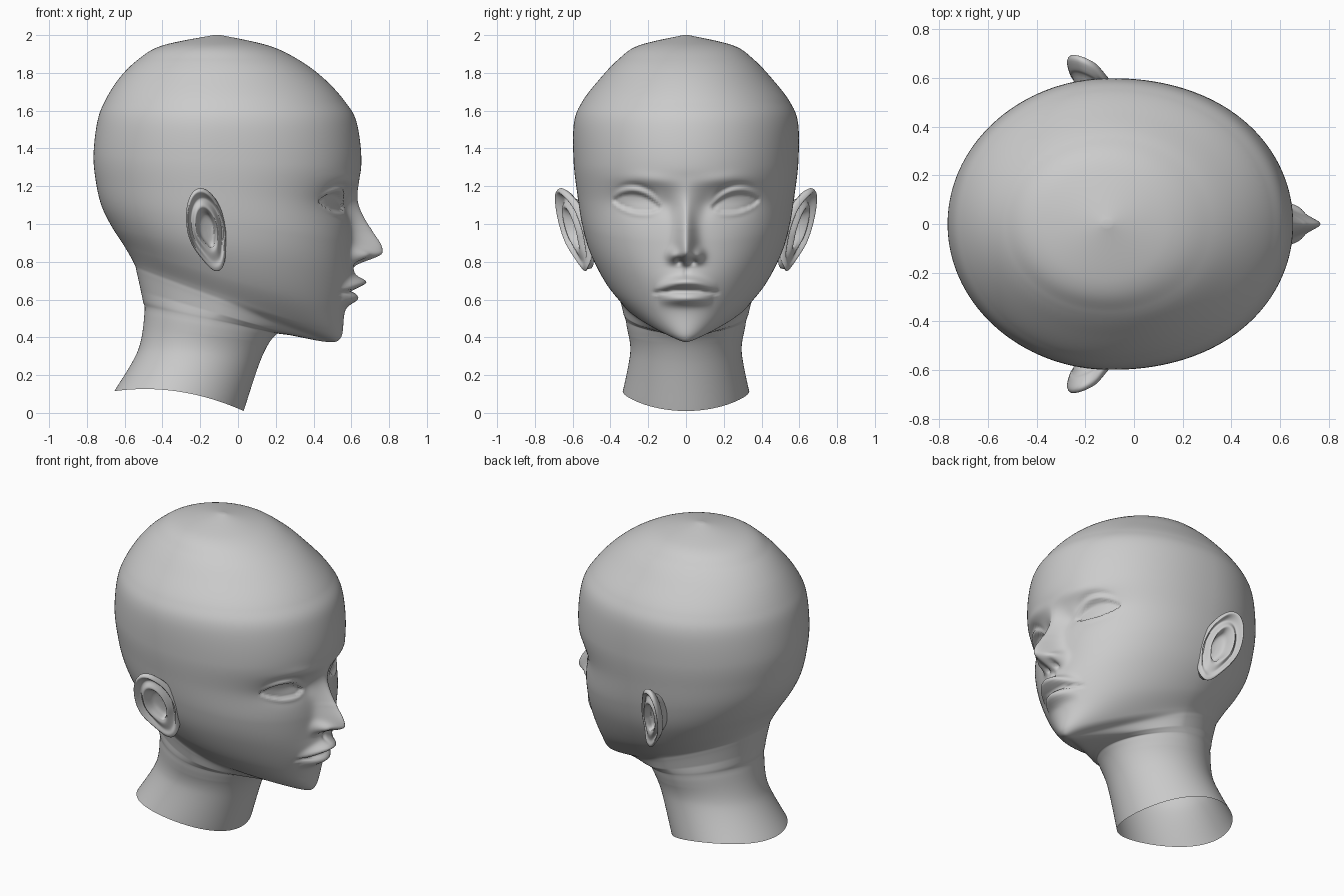
import bpy, bmesh, math

if "Cube" in bpy.data.objects:
    bpy.data.objects.remove(bpy.data.objects["Cube"])

skin = bpy.data.materials.new("plain grey")
skin.diffuse_color = (0.6, 0.6, 0.6, 1)
skin.use_nodes = True
skin.node_tree.nodes["Principled BSDF"].inputs["Base Color"].default_value = skin.diffuse_color


def finish(name, bm):
    bmesh.ops.recalc_face_normals(bm, faces=bm.faces)
    me = bpy.data.meshes.new(name)
    bm.to_mesh(me)
    bm.free()
    ob = bpy.data.objects.new(name, me)
    bpy.context.collection.objects.link(ob)
    me.materials.append(skin)
    for p in me.polygons:
        p.use_smooth = True
    return ob


def skin_rings(bm, rings):
    for a, b in zip(rings, rings[1:]):
        n = len(a)
        for i in range(n):
            bm.faces.new((a[i], a[(i + 1) % n], b[(i + 1) % n], b[i]))


def gauss(d, s):
    return math.exp(-(d / s) ** 2)


def step(a, b, x):
    t = min(1, max(0, (x - a) / (b - a)))
    return t * t * (3 - 2 * t)


def spline(rows, sub):
    # Smooth in-between sections
    for k in range(len(rows) - 1):
        p0, p1, p2 = rows[max(k - 1, 0)], rows[k], rows[k + 1]
        p3 = rows[min(k + 2, len(rows) - 1)]
        for j in range(sub):
            t = j / sub
            yield [0.5 * (2 * b + (c - a) * t + (2 * a - 5 * b + 4 * c - d) * t * t
                          + (3 * b - a - 3 * c + d) * t ** 3)
                   for a, b, c, d in zip(p0, p1, p2, p3)]
    yield rows[-1]


# Tilted sections: back x, back z, front x, front z, half width, front taper
SECTIONS = [
    (-.655, .115, .03, .01, .335, 0),
    (-.53, .33, .12, .28, .295, 0),
    (-.495, .53, .19, .403, .315, .1),
    (-.505, .60, .25, .415, .325, .25),
    (-.535, .74, .47, .376, .345, .72),
    (-.55, .79, .545, .40, .365, .42),
    (-.60, .88, .563, .53, .44, .13),
    (-.665, .98, .597, .72, .51, 0),
    (-.72, 1.09, .605, .90, .55, -.07),
    (-.75, 1.21, .60, 1.1, .575, -.07),
    (-.765, 1.36, .652, 1.3, .595, -.07),
    (-.745, 1.54, .63, 1.53, .593, -.06),
    (-.705, 1.65, .565, 1.65, .548, -.04),
    (-.63, 1.77, .455, 1.77, .455, 0),
    (-.53, 1.87, .32, 1.87, .36, 0),
    (-.40, 1.945, .16, 1.945, .25, 0),
    (-.13, 2.0, -.09, 2.0, .015, 0),
]


def nose_ridge(z):
    # Steep underside, rounded tip, then a bridge fading into the brow
    if z < .86:
        return .16 * step(.765, .85, z)
    if z < .98:
        return .098 + .062 * (1 - step(.86, 1.0, z))
    return .098 * max(0, 1 - (z - .98) / .28) ** 1.6


def face_relief(y, z):
    y = abs(y)
    d = 0
    # Nose ridge, wings and nostrils
    w = .047 + .3 * (z - 1) ** 2
    d += nose_ridge(z) * math.exp(-(y / w) ** 1.8)
    d += .045 * gauss(y - .068, .028) * gauss(z - .835, .033)
    d -= .04 * gauss(y - .036, .018) * gauss(z - .80, .014)
    # Mouth area, lips and mouth line
    d += .03 * gauss(y, .13) * gauss(z - .68, .09)
    m = max(0, 1 - (y / .17) ** 2)
    d += .058 * m * gauss(z - (.692 - .045 * (y / .17) ** 2), .028)
    d += .045 * max(0, 1 - (y / .145) ** 2) * gauss(z - .603, .03)
    d -= .022 * step(.19, .14, y) * gauss(z - (.645 - .01 * (y / .17) ** 2), .009)
    d -= .010 * gauss(y, .016) * gauss(z - .745, .025)
    # Eye sockets and brows
    d -= .035 * gauss(y - .24, .13) * gauss(z - 1.125, .075)
    d -= .012 * gauss(y - .10, .04) * gauss(z - 1.09, .06)
    d += .012 * gauss(y - .2, .14) * gauss(z - (1.235 + .1 * min(y - .2, .05)), .035)
    # Eyes with lids
    u = (y - .262) / .125
    if abs(u) < 1:
        k = 1 - u * u
        zc = 1.103 + .02 * u
        up, lo = .058 * k ** .8, .036 * k ** .8
        e = (z - zc) / up if z > zc else (zc - z) / lo
        d += (-.02 + .02 * k * max(0, 1 - .5 * e * e)) * (1 - step(.85, 1.12, e))
        d += .017 * k * gauss(z - (zc + up + .016), .014)
        d -= .010 * k * gauss(z - (zc + up + .045), .012)
        d += .009 * k * gauss(z - (zc - lo - .013), .013)
    return d


# Head and neck in one skin, open at the neck
bm = bmesh.new()
HALF = 120
rings = []
for r, (xb, zb, xf, zf, w, taper) in enumerate(spline(SECTIONS, 18)):
    bow = .05 * max(0, 1 - r / 29)
    xm = min((xb + xf) / 2, -.1)
    ring = []
    for i in range(-HALF, HALF):
        a = i / HALF
        t = math.copysign(math.pi * abs(a) ** 1.25, a)
        c, s = math.cos(t), math.sin(t)
        x = xm + c * (xf - xm if c > 0 else xm - xb)
        y = w * s * (1 - taper * max(c, 0) ** 1.5)
        z = zb + (zf - zb) * (x - xb) / (xf - xb) + bow * s * s
        x += face_relief(y, z) * step(.2, .38, x)
        ring.append(bm.verts.new((x, y, z)))
    rings.append(ring)
skin_rings(bm, rings)
bm.faces.new(rings[-1])
finish("head_and_neck", bm)

# Ear: radial relief from the hollow over the rim to the back (radius, height)
EAR = [(.02, -.055), (.34, -.048), (.46, -.012), (.56, .008), (.72, -.014), (.80, -.01),
       (.91, .018), (1, -.006), (.90, -.04), (.76, -.06), (.5, -.17)]
bm = bmesh.new()
rings = []
for s, h in spline(EAR, 4):
    ring = []
    for i in range(64):
        t = 2 * math.pi * i / 64
        c, n = math.cos(t), math.sin(t)
        low = step(.3, 1, -n)
        v = .22 * n * s
        x = -.165 + .105 * c * s * (1 - .22 * step(0, 1, -n)) - .15 * v + .02 * low * s
        z = .97 + v
        # Lobe is flatter and the front edge sinks into the cheek
        hh = h
        if h > -.03 and s > .4:
            hh = h + (.004 - h) * .7 * low - .03 * step(.3, 1, c) * step(.6, 1, s)
        y = .572 + .45 * (-.08 - x) + .22 * (z - 1.0) + hh
        ring.append(bm.verts.new((x, y, z)))
    rings.append(ring)
skin_rings(bm, rings)
bm.faces.new(rings[0])
ear = finish("ears", bm)
mirror = ear.modifiers.new("mirror", 'MIRROR')
mirror.use_axis = (False, True, False)
